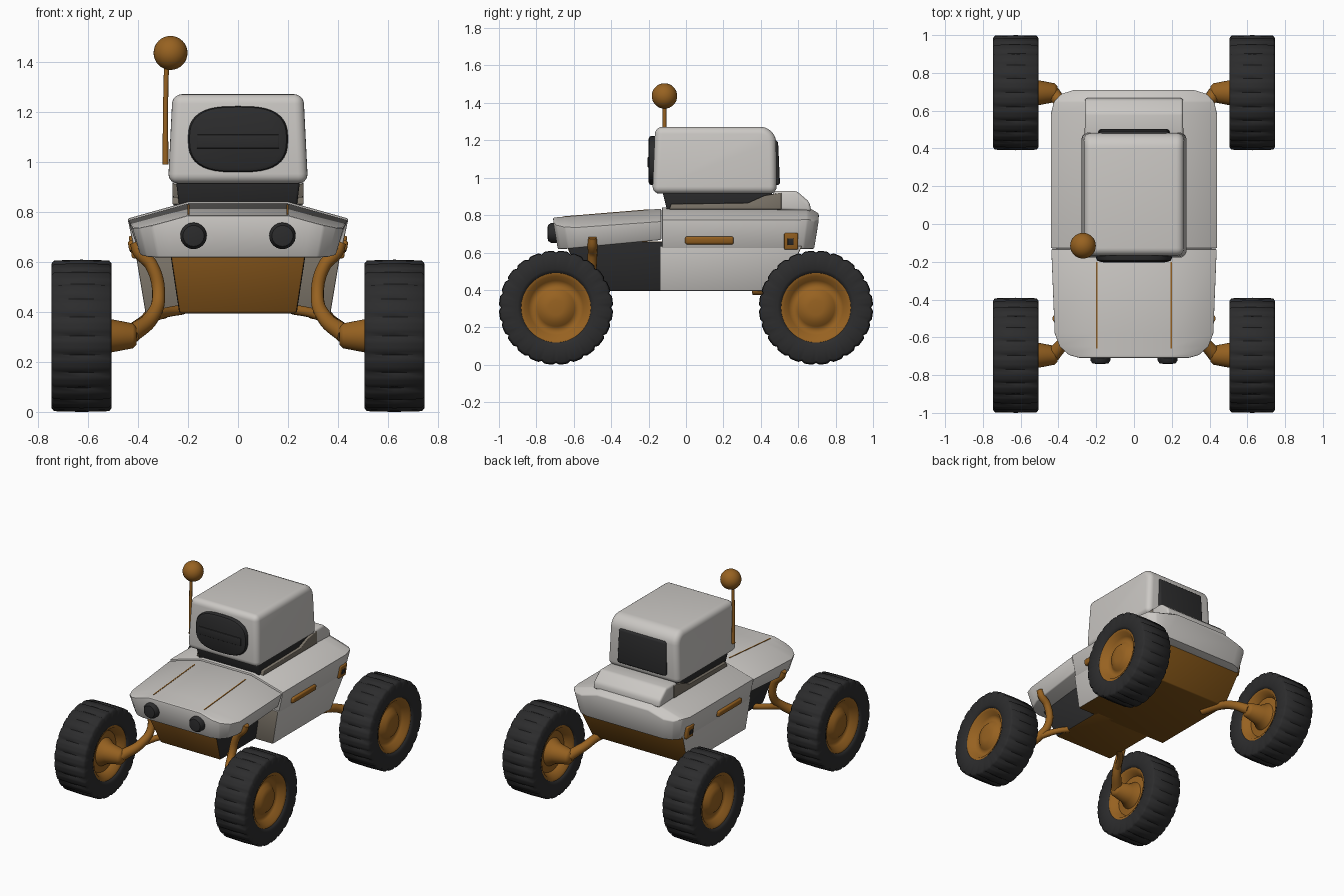
import bpy, bmesh, math
from mathutils import Vector

if "Cube" in bpy.data.objects:
    bpy.data.objects.remove(bpy.data.objects["Cube"])


def material(name, rgb):
    m = bpy.data.materials.new(name)
    m.diffuse_color = (*rgb, 1)
    m.use_nodes = True
    m.node_tree.nodes["Principled BSDF"].inputs["Base Color"].default_value = m.diffuse_color
    return m


WHITE = material("warm white", (0.60, 0.58, 0.555))
ORANGE = material("ochre orange", (0.31, 0.122, 0.015))
BROWN = material("underside brown", (0.21, 0.083, 0.008))
TAUPE = material("taupe grey", (0.2, 0.175, 0.14))
DARK = material("charcoal", (0.025, 0.025, 0.026))


def finish(name, bm, mats, rule=None, bevel=0, seg=3, angle=35):
    """Bevel the sharp edges, colour the faces and make a smooth object."""
    bmesh.ops.remove_doubles(bm, verts=bm.verts, dist=1e-5)
    bmesh.ops.recalc_face_normals(bm, faces=bm.faces)
    if bevel:
        edges = [e for e in bm.edges if len(e.link_faces) == 2
                 and e.calc_face_angle(0) > math.radians(25)]
        bmesh.ops.bevel(bm, geom=edges, offset=bevel, segments=seg, profile=0.5,
                        affect='EDGES', clamp_overlap=True)
    bm.normal_update()
    if rule:
        for f in bm.faces:
            f.material_index = rule(f.normal)
    me = bpy.data.meshes.new(name)
    bm.to_mesh(me)
    bm.free()
    for m in mats:
        me.materials.append(m)
    ob = bpy.data.objects.new(name, me)
    bpy.context.collection.objects.link(ob)
    smooth(ob, angle)
    return ob


def smooth(ob, angle=35):
    bpy.ops.object.select_all(action='DESELECT')
    ob.select_set(True)
    bpy.context.view_layer.objects.active = ob
    bpy.ops.object.shade_smooth_by_angle(angle=math.radians(angle))


def loft(name, rings, mats, rule=None, bevel=0, seg=3, caps=True, angle=35):
    bm = bmesh.new()
    vs = [[bm.verts.new(p) for p in r] for r in rings]
    n = len(rings[0])
    for a, b in zip(vs, vs[1:]):
        for i in range(n):
            j = (i + 1) % n
            bm.faces.new((a[i], a[j], b[j], b[i]))
    if caps:
        bm.faces.new(vs[0])
        bm.faces.new(vs[-1])
    return finish(name, bm, mats, rule, bevel, seg, angle)


def block(name, low, high, mats, rule=None, bevel=0, seg=3):
    """Tapered box; low and high are (x0, x1, y0, y1, z)."""
    rect = lambda a, b, c, d, z: [(a, c, z), (b, c, z), (b, d, z), (a, d, z)]
    return loft(name, [rect(*low), rect(*high)], mats, rule, bevel, seg)


def lathe(name, profile, mat, n=48, lug=None):
    """Spin an (x, r) profile around the x axis, with optional tread grooves."""
    rings = []
    for x, r in profile:
        ring = []
        for i in range(n):
            a = 2 * math.pi * i / n
            k = r * (0.966 if lug and r > 0.27 and i % lug == 0 else 1)
            ring.append((x, k * math.cos(a), k * math.sin(a)))
        rings.append(ring)
    return loft(name, rings, [mat], caps=False, angle=50)


def tube(name, points, mat):
    """Smooth round tube through (x, y, z, radius) points."""
    cu = bpy.data.curves.new(name, 'CURVE')
    cu.dimensions = '3D'
    cu.bevel_depth, cu.bevel_resolution, cu.use_fill_caps = 1, 4, True
    sp = cu.splines.new('BEZIER')
    sp.bezier_points.add(len(points) - 1)
    for bp, p in zip(sp.bezier_points, points):
        bp.co, bp.radius = p[:3], p[3]
        bp.handle_left_type = bp.handle_right_type = 'AUTO'
    cu.materials.append(mat)
    ob = bpy.data.objects.new(name, cu)
    bpy.context.collection.objects.link(ob)
    bpy.ops.object.select_all(action='DESELECT')
    ob.select_set(True)
    bpy.context.view_layer.objects.active = ob
    bpy.ops.object.convert(target='MESH')
    smooth(bpy.context.view_layer.objects.active, 50)


# Upper shell: cross-sections along y, split into hood and rear deck
def crest(y):
    return 0.787 + (y + 0.71) * 0.082 if y < -0.13 else 0.842 - max(0, y - 0.66) * 0.7


def section(y, w):
    z, base = crest(y), (0.618 + max(0, y + 0.68) * 0.09 if y < -0.13 else 0.62)
    yb, edge, wb = y * 0.965, z - (w - 0.2) * 0.28, w * 0.925
    if -0.2 < y < 0:
        yb = y
    return [(-0.2, y, z), (0.2, y, z), (w, y, edge), (wb, yb, base), (-wb, yb, base), (-w, y, edge)]


hood = [(-0.71, 0.29), (-0.695, 0.345), (-0.65, 0.395), (-0.58, 0.422), (-0.132, 0.44)]
deck = [(-0.129, 0.442), (0.58, 0.442), (0.65, 0.425), (0.69, 0.385), (0.71, 0.32)]
loft("hood", [section(*s) for s in hood], [WHITE], bevel=0.007, seg=2)
loft("rear_deck", [section(*s) for s in deck], [WHITE], bevel=0.007, seg=2)

# Lower hull: pale sides, brown belly and tail, grey front wall behind the wheel wells
block("lower_hull", (-0.37, 0.37, -0.14, 0.51, 0.395), (-0.41, 0.41, -0.14, 0.62, 0.635), [WHITE, BROWN, TAUPE],
      lambda n: 0 if abs(n.x) > 0.6 or n.z > 0.6 else (2 if n.y < -0.6 else 1), 0.006, 2)
block("front_belly", (-0.235, 0.235, -0.53, -0.1, 0.395), (-0.275, 0.275, -0.65, -0.1, 0.66), [ORANGE, DARK, BROWN],
      lambda n: 1 if abs(n.x) > 0.6 else (2 if n.z < -0.7 else 0), 0.01, 2)

# Rear hump behind the head, with a grey foot running under the neck
hump = [(0.44, 0.83), (0.47, 0.93), (0.59, 0.93), (0.66, 0.87), (0.67, 0.82)]
foot = [(-0.09, 0.83), (-0.08, 0.86), (0.33, 0.865), (0.42, 0.905), (0.51, 0.92), (0.51, 0.83)]
for name, outline, w, mat, b in (("rear_hump", hump, 0.26, WHITE, 0.015),
                                 ("neck_foot", foot, 0.262, TAUPE, 0.004)):
    loft(name, [[(x, y, z) for y, z in outline] for x in (-w, w)], [mat], bevel=b)

# Neck, and head with a rounded upper back edge
block("neck", (-0.235, 0.235, -0.1, 0.46, 0.82), (-0.25, 0.25, -0.13, 0.46, 0.94), [DARK], bevel=0.01)
arc = [math.radians(15 * i) for i in range(7)]
head = [(-0.165, 1.272), (-0.18, 0.915), (0.485, 0.915)] + [
    (0.397 + 0.085 * math.cos(a), 1.187 + 0.085 * math.sin(a)) for a in arc]
loft("head", [[(s * (0.28 - 0.05 * (z - 0.915)), y, z) for y, z in head] for s in (-1, 1)],
     [WHITE], bevel=0.038, seg=5)


def oval(y, s, w=0.2, h=0.132, n=40):
    out = []
    for i in range(n):
        a = 2 * math.pi * i / n
        c, d = math.cos(a), math.sin(a)
        out.append((s * w * math.copysign(abs(c) ** 0.68, c), y,
                    1.092 + s * h * math.copysign(abs(d) ** 0.75, d)))
    return out


loft("visor", [oval(-0.12, 1), oval(-0.182, 1), oval(-0.194, 0.97), oval(-0.2, 0.88)], [DARK])
block("visor_bar", (-0.165, 0.165, -0.205, -0.19, 1.055), (-0.165, 0.165, -0.205, -0.19, 1.11),
      [DARK], bevel=0.004)
block("head_back_panel", (-0.19, 0.19, 0.44, 0.503, 0.96), (-0.185, 0.185, 0.44, 0.492, 1.2),
      [DARK], bevel=0.015)

# Antenna
tube("antenna_rod", [(-0.29, -0.115, 0.99, 0.012), (-0.29, -0.115, 1.2, 0.01),
                     (-0.286, -0.115, 1.4, 0.01)], ORANGE)
bm = bmesh.new()
bmesh.ops.create_uvsphere(bm, u_segments=32, v_segments=16, radius=0.068)
bmesh.ops.translate(bm, verts=bm.verts, vec=Vector((-0.27, -0.115, 1.437)))
finish("antenna_ball", bm, [ORANGE])

# Wheels: lugged tyre plus dished rim with inner hub cone
tyre = [(-0.095, 0.18), (-0.112, 0.188), (-0.12, 0.205), (-0.12, 0.29), (-0.11, 0.302), (0, 0.305),
        (0.11, 0.302), (0.12, 0.29), (0.12, 0.205), (0.112, 0.188), (0.095, 0.18)]
rim = [(-0.22, 0), (-0.22, 0.035), (-0.205, 0.05), (-0.11, 0.068), (-0.065, 0.095), (-0.06, 0.14),
       (-0.105, 0.168), (-0.108, 0.188), (0.108, 0.188), (0.105, 0.168), (0.07, 0.145),
       (0.06, 0.12), (0.07, 0.1), (0.092, 0.08), (0.097, 0.04), (0.098, 0)]
parts = [lathe("tyre", tyre, DARK, 120, 5), lathe("wheel_rim", rim, ORANGE)]
for part in parts:
    for i, (sx, sy) in enumerate([(1, 1), (1, -1), (-1, 1), (-1, -1)]):
        ob = part if i == 0 else part.copy()
        if i:
            bpy.context.collection.objects.link(ob)
        ob.location = (sx * 0.626, sy * 0.695, 0.305)
        ob.rotation_euler.z = 0 if sx > 0 else math.pi

# Parts repeated on both sides
for s, side in ((1, "right"), (-1, "left")):
    # Suspension arms
    tube("front_arm_" + side, [(s * 0.412, -0.5, 0.68, 0.022), (s * 0.395, -0.5, 0.64, 0.026),
                               (s * 0.345, -0.5, 0.585, 0.026),
                               (s * 0.318, -0.52, 0.46, 0.026), (s * 0.345, -0.59, 0.38, 0.03),
                               (s * 0.43, -0.695, 0.31, 0.038)], ORANGE)
    tube("front_strut_" + side, [(s * 0.22, -0.42, 0.41, 0.02), (s * 0.28, -0.48, 0.4, 0.02),
                                 (s * 0.345, -0.59, 0.38, 0.022)], ORANGE)
    tube("rear_arm_" + side, [(s * 0.3, 0.36, 0.4, 0.028), (s * 0.34, 0.5, 0.395, 0.028),
                              (s * 0.37, 0.61, 0.36, 0.03), (s * 0.43, 0.695, 0.31, 0.038)], ORANGE)
    # Rear bracket with dark centre
    xs = lambda a, b: (min(s * a, s * b), max(s * a, s * b))
    block("rear_bracket_" + side, (*xs(0.36, 0.424), 0.525, 0.6, 0.615),
          (*xs(0.36, 0.438), 0.525, 0.6, 0.705), [ORANGE], bevel=0.008)
    block("bracket_centre_" + side, (*xs(0.38, 0.432), 0.543, 0.575, 0.64),
          (*xs(0.38, 0.44), 0.543, 0.575, 0.675), [DARK], bevel=0.003)
    # Side handle
    block("side_handle_" + side, (*xs(0.39, 0.435), -0.005, 0.255, 0.643),
          (*xs(0.39, 0.442), -0.005, 0.255, 0.686), [ORANGE], bevel=0.012)
    # Headlight
    disc = lambda y, r: [(s * 0.178 + r * math.cos(i * math.pi / 16), y,
                          0.705 + r * math.sin(i * math.pi / 16)) for i in range(32)]
    loft("headlight_" + side, [disc(-0.66, 0.053), disc(-0.722, 0.053), disc(-0.738, 0.042),
                               disc(-0.741, 0.02)], [DARK])
    # Hood seam
    rect = lambda y: [(s * 0.198 + dx, y, crest(y) + dz) for dx, dz in
                      ((-0.004, -0.004), (0.004, -0.004), (0.004, 0.002), (-0.004, 0.002))]
    loft("hood_seam_" + side, [rect(-0.66), rect(-0.2)], [ORANGE])
